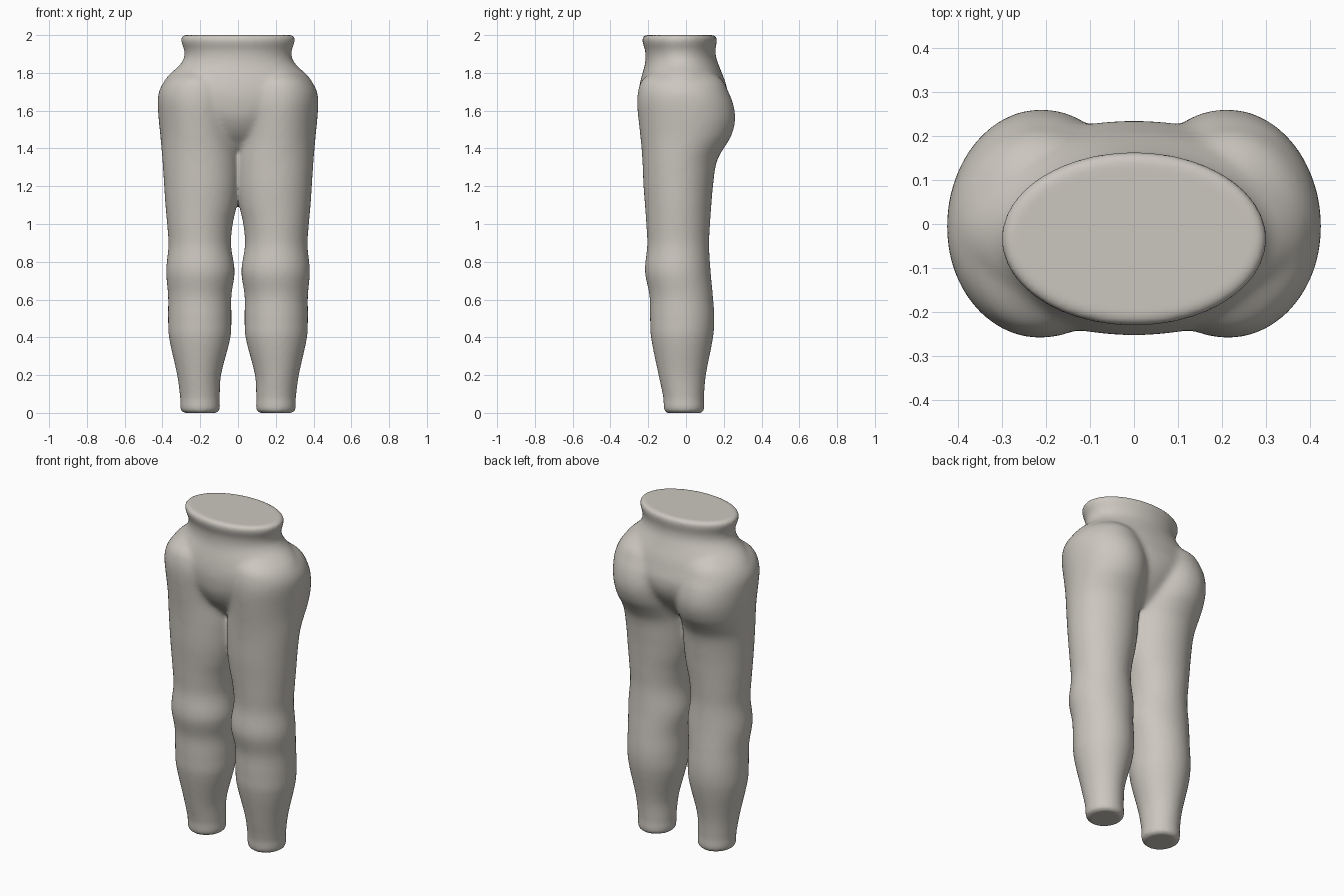
import bpy, bmesh, math

if "Cube" in bpy.data.objects:
    bpy.data.objects.remove(bpy.data.objects["Cube"])

SIDES = 64

# z, x min, x max, y front, y back
LEG = [
    (0.0, 0.115, 0.285, -0.10, 0.08), (0.015, 0.098, 0.303, -0.115, 0.095),
    (0.08, 0.097, 0.306, -0.12, 0.095), (0.20, 0.09, 0.322, -0.145, 0.105),
    (0.40, 0.04, 0.365, -0.185, 0.143), (0.50, 0.035, 0.37, -0.19, 0.15),
    (0.62, 0.035, 0.37, -0.193, 0.142), (0.75, 0.018, 0.38, -0.217, 0.13),
    (0.89, 0.037, 0.368, -0.205, 0.122), (1.0, 0.028, 0.375, -0.21, 0.127),
    (1.1, 0.006, 0.384, -0.217, 0.134), (1.2, -0.006, 0.391, -0.225, 0.143),
    (1.33, -0.008, 0.40, -0.231, 0.163), (1.4, -0.005, 0.406, -0.236, 0.20),
    (1.46, 0.0, 0.411, -0.242, 0.238), (1.55, 0.0, 0.42, -0.252, 0.262),
    (1.64, 0.0, 0.426, -0.26, 0.25), (1.7, 0.01, 0.42, -0.255, 0.225),
    (1.76, 0.05, 0.385, -0.235, 0.195), (1.81, 0.11, 0.32, -0.17, 0.13),
]
# z, half width, y front, y back
PELVIS = [
    (1.38, 0.08, -0.09, 0.08), (1.47, 0.19, -0.185, 0.165),
    (1.56, 0.30, -0.237, 0.222), (1.64, 0.39, -0.252, 0.236),
    (1.70, 0.41, -0.252, 0.222), (1.76, 0.39, -0.241, 0.206),
    (1.80, 0.355, -0.23, 0.19), (1.84, 0.31, -0.219, 0.174),
    (1.88, 0.286, -0.214, 0.16), (1.92, 0.285, -0.217, 0.156),
    (1.96, 0.298, -0.229, 0.162), (1.985, 0.30, -0.23, 0.162),
    (2.0, 0.287, -0.218, 0.15),
]


def refine(rows, steps=5):
    """Catmull-Rom interpolation between the profile rows."""
    out = []
    for i in range(len(rows) - 1):
        a, b, c, d = (rows[max(0, min(len(rows) - 1, i + k))] for k in (-1, 0, 1, 2))
        for s in range(steps):
            t = s / steps
            row = []
            for j in range(len(b)):
                # tangents scaled by the uneven row spacing
                h = c[0] - b[0]
                m0 = (c[j] - a[j]) / (c[0] - a[0]) * h
                m1 = (d[j] - b[j]) / (d[0] - b[0]) * h
                row.append((2*t**3 - 3*t*t + 1)*b[j] + (t**3 - 2*t*t + t)*m0
                           + (3*t*t - 2*t**3)*c[j] + (t**3 - t*t)*m1)
            out.append(tuple(row))
    return out + [rows[-1]]


def loft(bm, rows):
    """Closed skin through elliptical sections."""
    rings = []
    for z, x0, x1, y0, y1 in refine(rows):
        ring = []
        for k in range(SIDES):
            a = 2 * math.pi * k / SIDES
            ring.append(bm.verts.new(((x0 + x1)/2 + (x1 - x0)/2*math.cos(a),
                                      (y0 + y1)/2 + (y1 - y0)/2*math.sin(a), z)))
        rings.append(ring)
    for lo, hi in zip(rings, rings[1:]):
        for k in range(SIDES):
            n = (k + 1) % SIDES
            bm.faces.new((lo[k], lo[n], hi[n], hi[k]))
    bm.faces.new(rings[0][::-1])
    bm.faces.new(rings[-1])


# Both legs and the pelvis with waistband
bm = bmesh.new()
loft(bm, LEG)
loft(bm, [(z, -x1, -x0, y0, y1) for z, x0, x1, y0, y1 in LEG])
loft(bm, [(z, -w, w, y0, y1) for z, w, y0, y1 in PELVIS])
mesh = bpy.data.meshes.new("trousers")
bm.to_mesh(mesh)
bm.free()
trousers = bpy.data.objects.new("trousers", mesh)
bpy.context.collection.objects.link(trousers)
bpy.context.view_layer.objects.active = trousers
trousers.select_set(True)

# Fuse the parts into one skin
remesh = trousers.modifiers.new("fuse", 'REMESH')
remesh.mode = 'VOXEL'
remesh.voxel_size = 0.011
bpy.ops.object.modifier_apply(modifier="fuse")

# Soften the hip and crotch seams strongly, everything else lightly
group = trousers.vertex_groups.new(name="hips")
for v in trousers.data.vertices:
    z = v.co.z
    w = min(1, max(0, (z - 1.12) / 0.25)) * min(1, max(0, (1.84 - z) / 0.08))
    if w > 0:
        group.add([v.index], w, 'REPLACE')
soft = trousers.modifiers.new("soften_hips", 'SMOOTH')
soft.vertex_group = "hips"
soft.factor = 0.5
soft.iterations = 30
bpy.ops.object.modifier_apply(modifier="soften_hips")
light = trousers.modifiers.new("soften_all", 'SMOOTH')
light.factor = 0.5
light.iterations = 3
bpy.ops.object.modifier_apply(modifier="soften_all")
bpy.ops.object.shade_smooth_by_angle(angle=math.radians(50))

# Fabric colour
mat = bpy.data.materials.new("warm_grey")
mat.diffuse_color = (0.6, 0.57, 0.52, 1)
mat.use_nodes = True
mat.node_tree.nodes["Principled BSDF"].inputs["Base Color"].default_value = mat.diffuse_color
trousers.data.materials.clear()
trousers.data.materials.append(mat)
for p in trousers.data.polygons:
    p.material_index = 0
